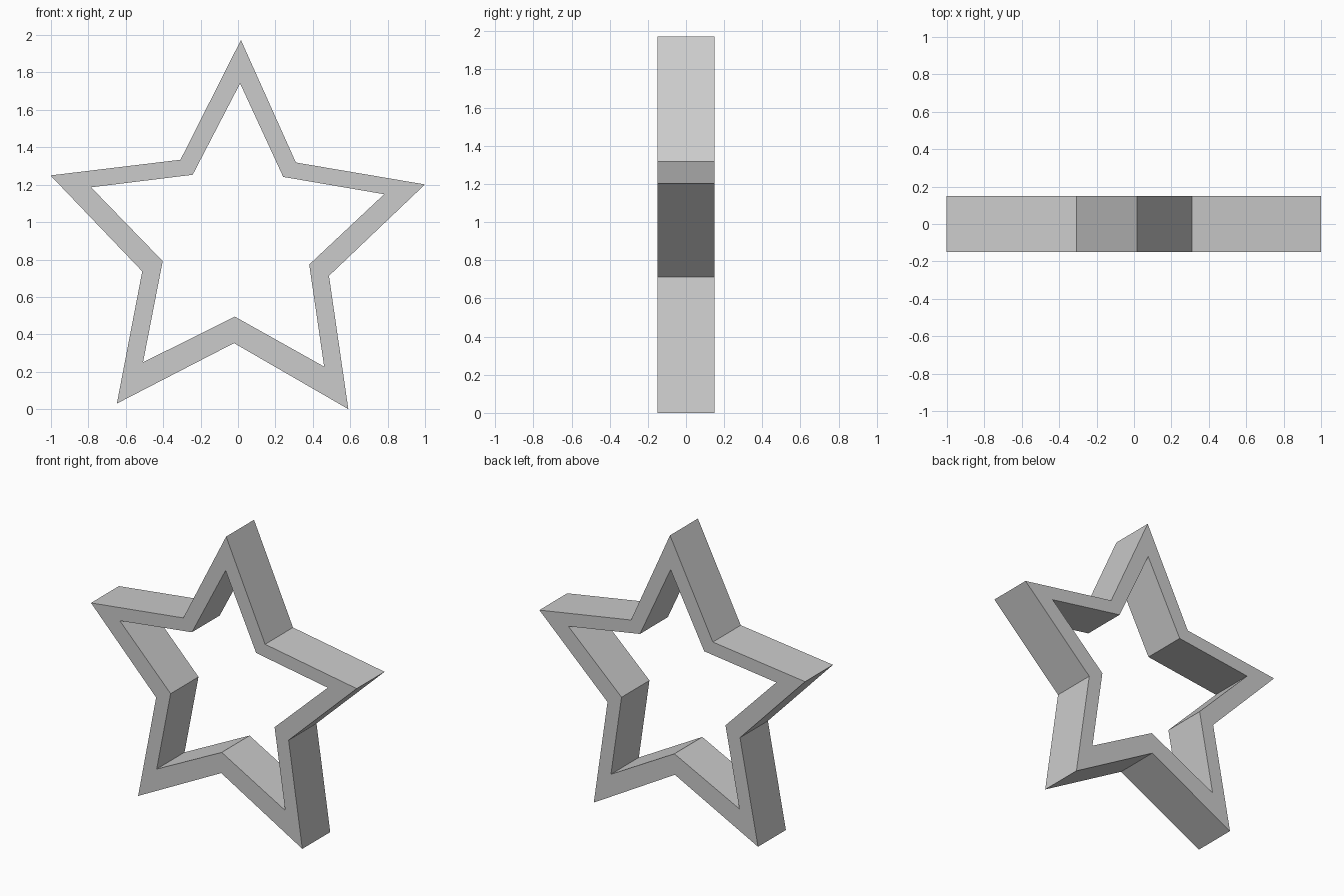
import bpy, bmesh
from math import sin, cos, radians

if "Cube" in bpy.data.objects:
    bpy.data.objects.remove(bpy.data.objects["Cube"])

HALF_DEPTH = 0.15
TILT = 1.34  # degrees, the star leans slightly


def star(cx, cz, tip, valley):
    """Ten outline points; tip and valley are (x radius, z radius)."""
    pts = []
    for i in range(10):
        a = radians(TILT + 36 * i)
        rx, rz = valley if i % 2 else tip
        pts.append((cx + rx * sin(a), cz + rz * cos(a)))
    return pts


bm = bmesh.new()


def ring(points, y):
    return [bm.verts.new((x, y, z)) for x, z in points]


# Outer outline and slightly raised star-shaped hole
outer = star(-0.009, 0.891, (1.053, 1.083), (0.525, 0.538))
inner = star(-0.008, 0.911, (0.824, 0.831), (0.412, 0.416))
loops = [ring(outer, -HALF_DEPTH), ring(outer, HALF_DEPTH),
         ring(inner, HALF_DEPTH), ring(inner, -HALF_DEPTH)]

# Outer wall, back face, hole wall and front face
for k in range(4):
    a, b = loops[k], loops[(k + 1) % 4]
    for i in range(10):
        j = (i + 1) % 10
        bm.faces.new((a[i], a[j], b[j], b[i]))
bmesh.ops.recalc_face_normals(bm, faces=bm.faces)

mesh = bpy.data.meshes.new("star_frame")
bm.to_mesh(mesh)
bm.free()
bpy.context.collection.objects.link(bpy.data.objects.new("star_frame", mesh))
